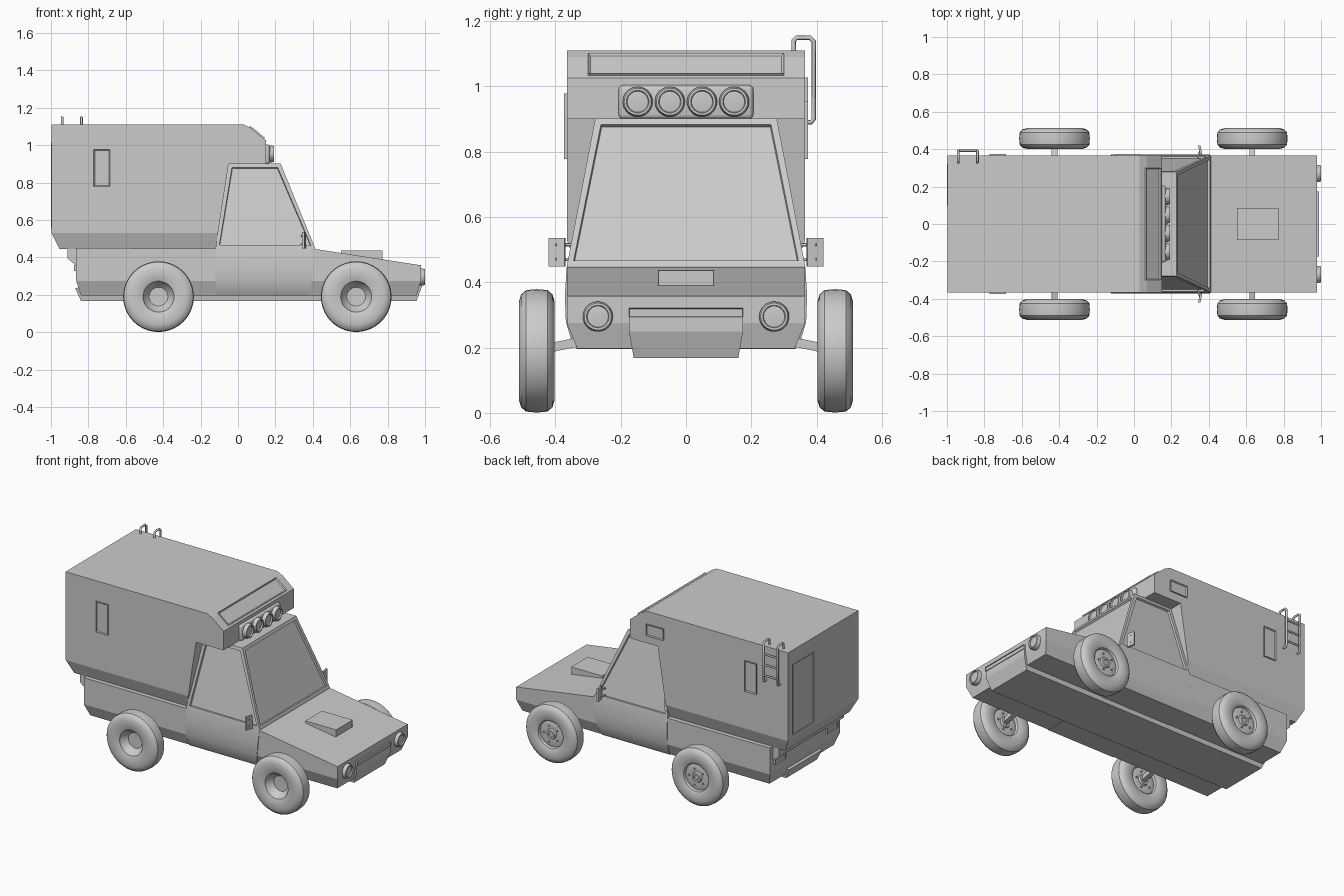
import bpy, bmesh, math
from mathutils import Vector, Matrix

if "Cube" in bpy.data.objects:
    bpy.data.objects.remove(bpy.data.objects["Cube"])


def finish(name, bm, smooth=None):
    bmesh.ops.recalc_face_normals(bm, faces=bm.faces)
    me = bpy.data.meshes.new(name)
    bm.to_mesh(me)
    bm.free()
    ob = bpy.data.objects.new(name, me)
    bpy.context.collection.objects.link(ob)
    if smooth:
        bpy.ops.object.select_all(action='DESELECT')
        ob.select_set(True)
        bpy.context.view_layer.objects.active = ob
        bpy.ops.object.shade_smooth_by_angle(angle=math.radians(smooth))
    return ob


def prism(name, pts, hw, cut=None, low_hw=None):
    """Extrude an xz profile across y; below height cut the sides taper to low_hw."""
    bm = bmesh.new()
    a = [bm.verts.new((x, -hw, z)) for x, z in pts]
    b = [bm.verts.new((x, hw, z)) for x, z in pts]
    bm.faces.new(a)
    bm.faces.new(b[::-1])
    n = len(pts)
    for i in range(n):
        j = (i + 1) % n
        bm.faces.new((a[i], b[i], b[j], a[j]))
    if cut:
        bmesh.ops.bisect_plane(bm, geom=bm.verts[:] + bm.edges[:] + bm.faces[:], dist=1e-4,
                               plane_co=(0, 0, cut), plane_no=(0, 0, 1))
        zmin = min(z for x, z in pts)
        for v in bm.verts:
            if v.co.z < cut:
                t = (cut - v.co.z) / (cut - zmin)
                v.co.y = math.copysign(hw + (low_hw - hw) * t, v.co.y)
    return finish(name, bm)


def box(name, loc, size, bevel=0):
    bm = bmesh.new()
    bmesh.ops.create_cube(bm, size=1, matrix=Matrix.Translation(loc) @ Matrix.Diagonal((*size, 1)))
    if bevel:
        bmesh.ops.bevel(bm, geom=bm.edges[:], offset=bevel, segments=3, affect='EDGES', profile=0.5)
    return finish(name, bm, 40 if bevel else None)


def panel(name, loc, normal, across, w, h, d=0.014, rim=0.008):
    """Framed plate: centre loc, outward normal, width along across."""
    n, u = Vector(normal).normalized(), Vector(across).normalized()
    m = Matrix((u, n.cross(u), n)).transposed().to_4x4()
    m.translation = loc
    bm = bmesh.new()
    bmesh.ops.create_cube(bm, size=1, matrix=Matrix.Diagonal((w, h, d, 1)))
    top = max(bm.faces, key=lambda f: f.calc_center_median().z)
    bmesh.ops.inset_region(bm, faces=[top], thickness=rim)
    bmesh.ops.translate(bm, verts=top.verts, vec=(0, 0, -0.006))
    bm.transform(m)
    return finish(name, bm)


def lathe(name, profile, loc, axis, steps=32):
    bm = bmesh.new()
    vs = [bm.verts.new((r, 0, h)) for r, h in profile]
    es = [bm.edges.new(p) for p in zip(vs, vs[1:])]
    bmesh.ops.spin(bm, geom=vs + es, axis=(0, 0, 1), cent=(0, 0, 0), angle=math.tau, steps=steps)
    bmesh.ops.remove_doubles(bm, verts=bm.verts, dist=1e-5)
    rot = Vector((0, 0, 1)).rotation_difference(Vector(axis)).to_matrix().to_4x4()
    bm.transform(Matrix.Translation(loc) @ rot)
    return finish(name, bm, 35)


def tube(name, pts, r):
    cu = bpy.data.curves.new(name, 'CURVE')
    cu.dimensions = '3D'
    cu.bevel_depth, cu.bevel_resolution, cu.use_fill_caps = r, 2, True
    sp = cu.splines.new('POLY')
    sp.points.add(len(pts) - 1)
    for p, c in zip(sp.points, pts):
        p.co = (*c, 1)
    ob = bpy.data.objects.new(name, cu)
    bpy.context.collection.objects.link(ob)
    bpy.ops.object.select_all(action='DESELECT')
    ob.select_set(True)
    bpy.context.view_layer.objects.active = ob
    bpy.ops.object.convert(target='MESH')
    return ob


# Camper box with cab overhang and tucked lower edge
prism("camper_box", [(-1 + 0.003, 1.11), (0.03, 1.11), (0.07, 1.09), (0.15, 1.025), (0.15, 0.9), (-0.05, 0.9),
                     (-0.12, 0.445), (-0.955, 0.445), (-0.997, 0.53)], 0.365, 0.53, 0.335)

# Lower vehicle body with sloping hood
prism("lower_body", [(-0.865, 0.45), (-0.865, 0.275), (-0.84, 0.197), (0.955, 0.197), (0.978, 0.275),
                     (0.978, 0.358), (0.41, 0.445)], 0.365, 0.275, 0.333)

# Central chassis with bumper ends
prism("chassis", [(-0.87, 0.235), (-0.84, 0.168), (0.955, 0.168), (0.985, 0.25), (0.985, 0.32),
                  (0.9, 0.32), (-0.8, 0.25)], 0.175, 0.25, 0.16)
panel("grille", (0.983, 0, 0.307), (1, 0, 0), (0, 1, 0), 0.35, 0.027, 0.012, 0.004)

# Rear step under the camper
prism("rear_step", [(-0.912, 0.45), (-0.912, 0.395), (-0.87, 0.36), (-0.85, 0.36), (-0.85, 0.45)], 0.335)

# Cab with doors, lofted from rectangles, then windows recessed
bm = bmesh.new()
levels = [(0.195, -0.12, 0.375, 0.335), (0.225, -0.12, 0.385, 0.352), (0.28, -0.122, 0.396, 0.368),
          (0.36, -0.122, 0.404, 0.371), (0.45, -0.12, 0.412, 0.365), (0.902, -0.05, 0.228, 0.278)]
rings = [[bm.verts.new(c) for c in ((x0, -w, z), (x1, -w, z), (x1, w, z), (x0, w, z))]
         for z, x0, x1, w in levels]
for lo, hi in zip(rings, rings[1:]):
    for i in range(4):
        j = (i + 1) % 4
        bm.faces.new((lo[i], lo[j], hi[j], hi[i]))
bm.faces.new(rings[0][::-1])
bm.faces.new(rings[-1])
bm.normal_update()
glass = [f for f in bm.faces if 0.6 < f.calc_center_median().z < 0.8 and f.normal.x > -0.5]
bmesh.ops.inset_individual(bm, faces=glass, thickness=0.027)
bmesh.ops.inset_individual(bm, faces=glass, thickness=0.004, depth=-0.012)
finish("cab", bm, 25)

# Hood scoop
prism("hood_scoop", [(0.55, 0.4), (0.55, 0.438), (0.77, 0.438), (0.77, 0.38)], 0.086)
panel("scoop_intake", (0.768, 0, 0.413), (1, 0, 0), (0, 1, 0), 0.172, 0.05, 0.01, 0.007)

# Overhang window, side windows and rear door
panel("overhang_window", (0.1, 0, 1.065), (0.065, 0, 0.08), (0, 1, 0), 0.6, 0.1, 0.016, 0.01)
for s in (-1, 1):
    panel("side_window", (-0.728, s * 0.366, 0.878), (0, s, 0), (1, 0, 0), 0.087, 0.2)
panel("small_side_window", (-0.032, 0.366, 0.99), (0, 1, 0), (1, 0, 0), 0.125, 0.075)
panel("rear_door", (-0.995, 0.21, 0.785), (-1, 0, 0), (0, 1, 0), 0.22, 0.46, 0.012)

# Roof light bar
box("light_bar_housing", (0.15, 0, 0.952), (0.04, 0.412, 0.104), 0.014)


def lamp(name, y, z, x, depth, r):
    lathe(name, [(0, 0), (r, 0), (r, depth * 0.6), (r * 0.9, depth), (r * 0.75, depth),
                 (r * 0.7, depth * 0.75), (0, depth * 0.85)], (x, y, z), (1, 0, 0))


for i in range(4):
    lamp("roof_lamp", -0.148 + i * 0.0985, 0.953, 0.158, 0.035, 0.046)

# Headlights, tail lights, mirrors
for s in (-1, 1):
    lamp("headlight", s * 0.27, 0.295, 0.97, 0.03, 0.046)
    panel("tail_light", (-0.868, s * 0.27, 0.343), (-1, 0, 0), (0, 1, 0), 0.11, 0.032, 0.018, 0.006)
    for z in (0.47, 0.515):
        tube("mirror_arm", [(0.34, s * 0.35, z), (0.357, s * 0.4, z)], 0.005)
    bm = bmesh.new()
    bmesh.ops.create_cube(bm, size=1, matrix=Matrix.Translation((0.354, s * 0.395, 0.492))
                          @ Matrix.Rotation(s * 0.2, 4, 'Z') @ Matrix.Diagonal((0.012, 0.05, 0.088, 1)))
    finish("mirror", bm)

# Wheels: dished on one face, hub with bolts on the other
tire = [(0, 0), (0.05, -0.002), (0.078, -0.03), (0.083, -0.046), (0.11, -0.055), (0.15, -0.055),
        (0.173, -0.048), (0.186, -0.033), (0.189, 0), (0.186, 0.033), (0.173, 0.048), (0.15, 0.055),
        (0.11, 0.055), (0.09, 0.046), (0.085, 0.03), (0.06, 0.037), (0.035, 0.034), (0.03, 0.046),
        (0.018, 0.046), (0.016, 0.038), (0, 0.038)]
for x in (-0.425, 0.632):
    for s in (-1, 1):
        c = Vector((x, s * 0.457, 0.19))
        lathe("wheel", tire, c, (0, 1, 0), 40)
        for k in range(5):
            a = k * math.tau / 5
            lathe("wheel_bolt", [(0, 0), (0.006, 0), (0.006, 0.01), (0, 0.01)],
                  c + Vector((0.055 * math.cos(a), 0.033, 0.055 * math.sin(a))), (0, 1, 0), 6)
        # Half axle sloping out to the wheel
        bm = bmesh.new()
        bmesh.ops.create_cube(bm, size=1, matrix=Matrix.Translation((x, s * 0.34, 0.215))
                              @ Matrix.Rotation(-s * 0.2, 4, 'X') @ Matrix.Diagonal((0.03, 0.2, 0.028, 1)))
        finish("half_axle", bm)

# Ladder hooked over the roof edge
for x in (-0.94, -0.837):
    tube("ladder_rail", [(x, 0.33, 1.1), (x, 0.33, 1.14), (x, 0.338, 1.149), (x, 0.38, 1.149),
                         (x, 0.391, 1.138), (x, 0.391, 0.9), (x, 0.383, 0.89), (x, 0.36, 0.89)], 0.007)
for z in (0.93, 1.0, 1.07):
    tube("ladder_rung", [(-0.94, 0.391, z), (-0.837, 0.391, z)], 0.006)
